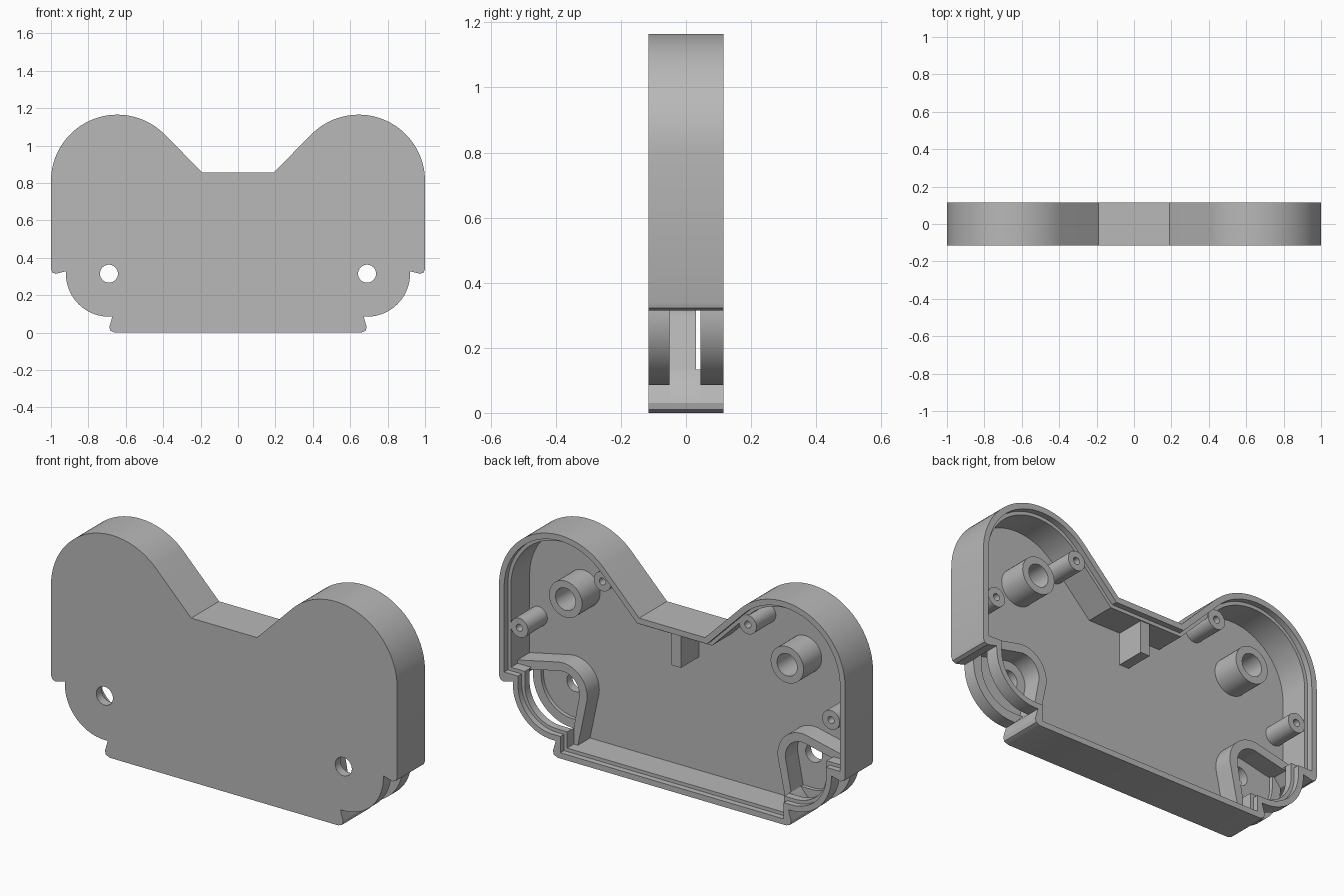
import bpy
from math import sin, cos, radians

if "Cube" in bpy.data.objects:
    bpy.data.objects.remove(bpy.data.objects["Cube"])

grey = bpy.data.materials.new("plain grey")
grey.use_nodes = True
COLOUR = (0.48, 0.48, 0.48, 1)
grey.diffuse_color = COLOUR
grey.node_tree.nodes["Principled BSDF"].inputs["Base Color"].default_value = COLOUR

FRONT, FLOOR, LEDGE, BACK = -0.115, -0.07, 0.085, 0.115
SLOT_LOW, SLOT_HIGH = -0.05, 0.045
WALL, LIP = 0.048, 0.03
PIVOT = (0.69, 0.315)


def arc(centre, r, a0, a1, n=24):
    steps = [radians(a0 + (a1 - a0) * i / n) for i in range(n + 1)]
    return [(centre[0] + r * cos(a), centre[1] + r * sin(a)) for a in steps]


def circle(centre, r):
    return arc(centre, r, 0, 360, 40)[:-1]


def flip(points):
    return [(-x, z) for x, z in reversed(points)]


def slab(name, loops, y0, y1):
    """Extrude closed x-z loops (inner loops become holes) from y0 to y1."""
    curve = bpy.data.curves.new(name, "CURVE")
    curve.dimensions = "2D"
    curve.fill_mode = "BOTH"
    curve.extrude = (y1 - y0) / 2
    for loop in loops:
        spline = curve.splines.new("POLY")
        spline.points.add(len(loop) - 1)
        for p, (x, z) in zip(spline.points, loop):
            p.co = (x, z, 0, 1)
        spline.use_cyclic_u = True
    obj = bpy.data.objects.new(name, curve)
    obj.location.y = (y0 + y1) / 2
    obj.rotation_euler.x = radians(90)
    bpy.context.collection.objects.link(obj)
    bpy.ops.object.select_all(action="DESELECT")
    obj.select_set(True)
    bpy.context.view_layer.objects.active = obj
    bpy.ops.object.convert(target="MESH")
    obj = bpy.context.object
    obj.data.materials.clear()
    obj.data.materials.append(grey)
    bpy.ops.object.shade_smooth_by_angle(angle=radians(30))
    return obj


# Half outline of the case, moved inward by w
def upper_half(w):
    points = [(0.19 + 0.414 * w, 0.855 - w)]
    points += arc((0.645, 0.81), 0.355 - w, 135, 0, 36)
    if w:
        return points + [(1 - w, 0.335 + w), (0.92 - w, 0.335 + w)]
    return points + [(1, 0.34), (0.993, 0.322), (0.975, 0.314), (0.92, 0.328)]


def lower_half(w):
    if w:
        return [(0.675 - w, 0.085 + w), (0.675 - w, w)]
    return [(0.672, 0.085), (0.688, 0.03), (0.683, 0.01), (0.66, 0)]


def outline(w):
    half = upper_half(w) + arc(PIVOT, 0.23 - w, 0, -90) + lower_half(w)
    return half + flip(half)


def band(half):
    """Open strip of wall running from one side to the other."""
    outer = flip(half(0)) + half(0) if half is upper_half else half(0) + flip(half(0))
    inner = flip(half(WALL)) + half(WALL) if half is upper_half else half(WALL) + flip(half(WALL))
    return outer + inner[::-1]


# Front plate and the stacked wall, open at the two corner slots
pivots = [PIVOT, (-PIVOT[0], PIVOT[1])]
slab("front_plate", [outline(0)] + [circle(c, 0.048) for c in pivots], FRONT, FLOOR)
slab("wall_base", [outline(0), outline(WALL)], FLOOR, SLOT_LOW)
slab("upper_wall", [band(upper_half)], SLOT_LOW, SLOT_HIGH)
slab("lower_wall", [band(lower_half)], SLOT_LOW, SLOT_HIGH)
slab("wall_rim", [outline(0), outline(WALL)], SLOT_HIGH, LEDGE)
slab("rim_lip", [outline(0), outline(LIP)], LEDGE, BACK)

# Corner pocket walls, screw posts and large sockets on both sides
pocket = [(0.955, 0.40)] + arc(PIVOT, 0.14, 75, 195) + [(0.605, 0.04)]
pocket += [(0.645, 0.04)] + arc(PIVOT, 0.095, 195, 75) + [(0.955, 0.355)]
for side, s in (("left", 1), ("right", -1)):
    slab(side + "_pocket_wall", [[(s * x, z) for x, z in pocket]], FLOOR, 0.03)
    for name, x, z in (("outer", 0.90, 0.605), ("inner", 0.42, 0.975)):
        c = (s * x, z)
        slab(f"{side}_{name}_screw_post", [circle(c, 0.05), circle(c, 0.018)], FLOOR, 0.09)
    c = (s * 0.64, 0.82)
    slab(side + "_socket", [circle(c, 0.095), circle(c, 0.058)], FLOOR, 0.08)

# Tab hanging under the middle of the upper wall
slab("centre_tab", [[(-0.027, 0.64), (0.027, 0.64), (0.027, 0.82), (-0.027, 0.82)]], FLOOR, 0.08)
